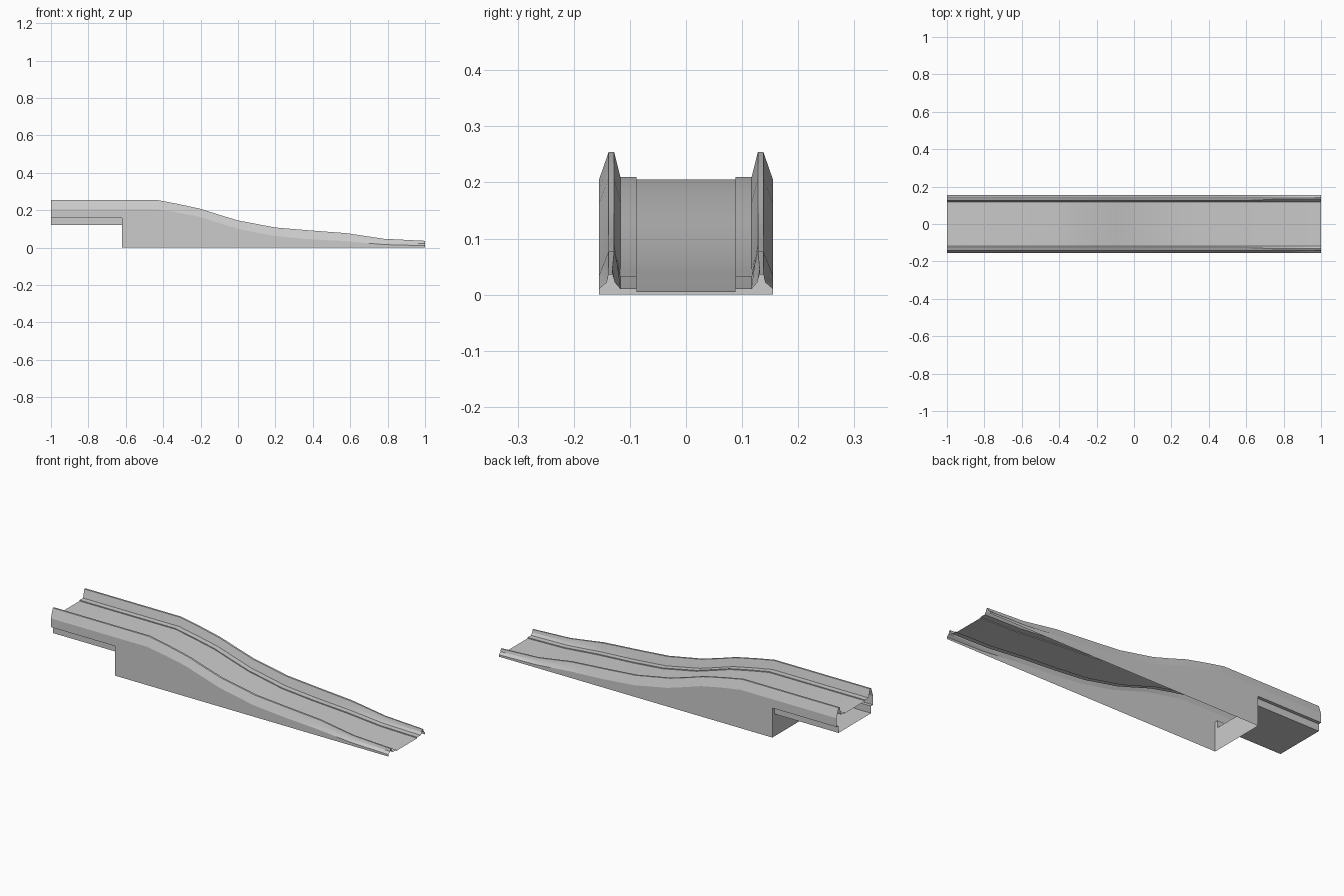
import bpy, math

if "Cube" in bpy.data.objects:
    bpy.data.objects.remove(bpy.data.objects["Cube"])

HALF = 0.155      # half width of the track
STEP_X = -0.62    # where the foot block ends and the raised platform starts

# stations: x, floor z, shoulder z, crest z, rail flare (0 straight, 1 concave)
STATIONS = [
    (-1.00, 0.205, 0.205, 0.254, 0),
    (-0.43, 0.205, 0.205, 0.254, 0),
    (-0.32, 0.184, 0.187, 0.233, 0),
    (-0.20, 0.159, 0.163, 0.207, 0),
    (-0.10, 0.127, 0.131, 0.175, 0),
    (0.00, 0.096, 0.100, 0.145, 0),
    (0.20, 0.056, 0.061, 0.107, 0),
    (0.38, 0.040, 0.045, 0.092, 0),
    (0.58, 0.028, 0.034, 0.077, 0),
    (0.78, 0.010, 0.016, 0.047, 1),
    (1.00, 0.005, 0.010, 0.036, 1),
]


def make_half(name, verts, faces):
    """Front half of a part, mirrored to the back."""
    mesh = bpy.data.meshes.new(name)
    mesh.from_pydata(verts, [], faces)
    obj = bpy.data.objects.new(name, mesh)
    bpy.context.collection.objects.link(obj)
    mod = obj.modifiers.new("mirror", 'MIRROR')
    mod.use_axis = (False, True, False)
    mod.use_clip = True
    bpy.context.view_layer.objects.active = obj
    obj.select_set(True)
    bpy.ops.object.shade_smooth_by_angle(angle=math.radians(20))
    obj.select_set(False)
    return obj


def loft(name, sections, flip=False):
    n = len(sections[0])
    verts = [p for s in sections for p in s]
    faces = []
    for i in range(len(sections) - 1):
        for j in range(n - 1):
            a = i * n + j
            f = (a, a + n, a + n + 1, a + 1)
            faces.append(f[::-1] if flip else f)
    return make_half(name, verts, faces)


def lerp(a, b, t):
    return a + (b - a) * t


def rail_section(x, floor, shoulder, crest, flare):
    ledge = floor + 0.005
    # mid points lie on the straight slopes, pulled in where the rail flares
    mid_out = (lerp(0.1465, 0.141, flare), lerp((shoulder + crest) / 2, shoulder + 0.012, flare))
    mid_in = (lerp(0.1225, 0.127, flare), lerp((ledge + crest) / 2, ledge + 0.012, flare))
    prof = [(HALF, shoulder), mid_out, (0.138, crest), (0.128 + 0.003 * flare, crest),
            mid_in, (0.117, ledge), (0.088, ledge), (0.088, floor), (0, floor)]
    return [(x, -y, z) for y, z in prof]


# track surface with guard rails
loft("track_surface", [rail_section(*s) for s in STATIONS])

# side walls, following the shoulder line
wall = [(-1, 0.158), (STEP_X, 0.158), (STEP_X, 0), (1, 0)]
wall += [(s[0], s[2]) for s in reversed(STATIONS)]
make_half("side_walls", [(x, -HALF, z) for x, z in wall], [tuple(range(len(wall)))])

# recessed tray under the raised platform, open at its end
tray = [(-HALF, 0.158), (-0.138, 0.158), (-0.138, 0.12), (0, 0.12)]
loft("platform_tray", [[(x, y, z) for y, z in tray] for x in (-1, STEP_X)], flip=True)

# end wall of the foot block
end = [(-HALF, 0), (-HALF, 0.158), (-0.138, 0.158), (-0.138, 0.12), (0, 0.12), (0, 0)]
make_half("foot_end_wall", [(STEP_X, y, z) for y, z in end], [tuple(range(len(end)))])
